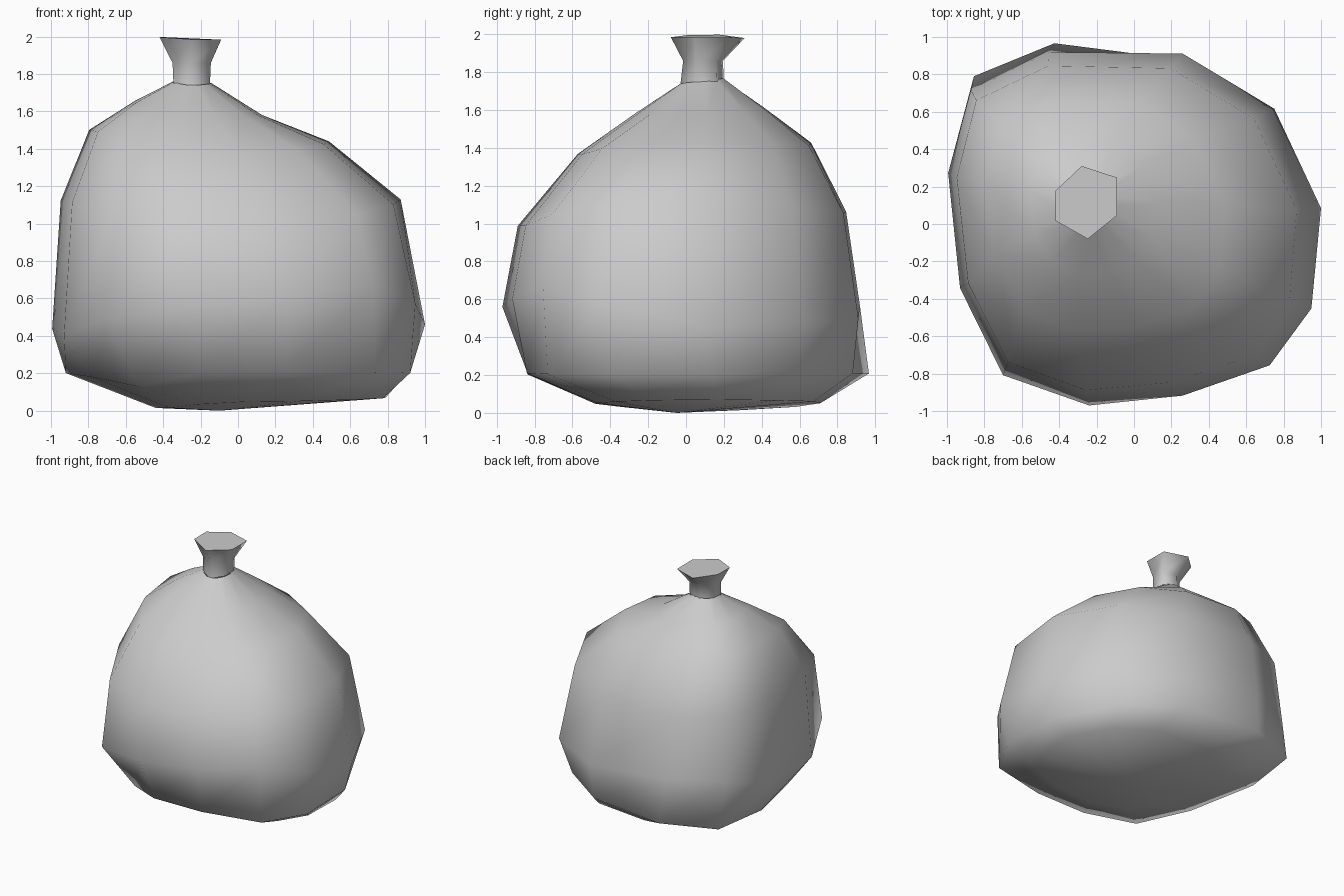
import bpy, bmesh, math

if "Cube" in bpy.data.objects:
    bpy.data.objects.remove(bpy.data.objects["Cube"])

# Rounded bag outline seen from above, in unit coordinates
OUTLINE = [(1, .11), (.75, .67), (.26, .98), (-.46, 1), (-.89, .79), (-1, .31),
           (-.93, -.34), (-.70, -.83), (-.24, -1), (.26, -.95), (.74, -.79), (.96, -.46)]
HEXAGON = [(1, -.35), (1, .68), (-.15, 1), (-1, .32), (-1, -.5), (.05, -1)]


def ring(outline, ext, heights, roundness=0.0, tuck=0.0, corner=0.0, lift=0.0, dip=0.0):
    """Fit an outline to (left, right, front, back) extents and side heights.
    tuck pulls in the back-right / front-left diagonal; corner pushes out and
    lift raises the back-left / front-right diagonal; dip lowers front-left."""
    xl, xr, yf, yb = ext
    zl, zr, zf, zb = heights
    pts = []
    for u, v in outline:
        r = math.hypot(u, v)
        w = u * u / (r * r)
        z = w * (zl if u < 0 else zr) + (1 - w) * (zf if v < 0 else zb)
        s = 2 * u * v / (r * r)
        z += lift * max(-s, 0) ** 2
        k = 1 - tuck * max(s, 0) + corner * max(-s, 0) ** 2
        if u < 0 and v < 0:
            z -= dip * s ** 3
            k -= dip * s ** 3
        u = k * (u + (u / r - u) * roundness)
        v = k * (v + (v / r - v) * roundness)
        pts.append(((xl + xr) / 2 + u * (xr - xl) / 2,
                    (yf + yb) / 2 + v * (yb - yf) / 2, z))
    return pts


def loft(name, rings, pole=None, cap=False):
    bm = bmesh.new()
    loops = [[bm.verts.new(p) for p in r] for r in rings]
    n = len(loops[0])
    for a, b in zip(loops, loops[1:]):
        for i in range(n):
            j = (i + 1) % n
            bm.faces.new((a[i], a[j], b[j], b[i]))
    if pole:
        p = bm.verts.new(pole)
        for i in range(n):
            bm.faces.new((p, loops[0][(i + 1) % n], loops[0][i]))
    if cap:
        bm.faces.new(loops[-1])
    for f in bm.faces:
        f.smooth = True
    mesh = bpy.data.meshes.new(name)
    bm.to_mesh(mesh)
    bm.free()
    ob = bpy.data.objects.new(name, mesh)
    bpy.context.collection.objects.link(ob)
    return ob


# Sagging, slightly lopsided sack with two low corners
loft("bag_body", [
    ring(OUTLINE, (-.44, .80, -.50, .71), (.01, .07, .05, .06), tuck=.08),
    ring(OUTLINE, (-.90, .92, -.87, .93), (.20, .20, .21, .21), tuck=.07, corner=.07, dip=.08),
    ring(OUTLINE, (-1.0, 1.0, -.97, .93), (.38, .46, .57, .50), corner=-.02, lift=.15),
    ring(OUTLINE, (-.95, .87, -.89, .85), (1.13, 1.13, .98, 1.05), .05),
    ring(OUTLINE, (-.80, .49, -.58, .67), (1.51, 1.44, 1.36, 1.41), .15, tuck=.02),
    ring(OUTLINE, (-.56, .13, -.27, .42), (1.66, 1.58, 1.58, 1.61), .5),
    ring(OUTLINE, (-.35, -.14, -.03, .20), (1.76, 1.75, 1.74, 1.77), 1),
], pole=(-.1, -.05, 0))

# Gathered six-sided neck that flares above the tie
neck = loft("bag_neck", [
    ring(HEXAGON, (-.345, -.15, -.03, .20), (1.75, 1.75, 1.73, 1.75)),
    ring(HEXAGON, (-.35, -.145, -.015, .195), (1.86, 1.86, 1.86, 1.86)),
    ring(HEXAGON, (-.42, -.09, -.08, .31), (2.0, 1.985, 1.985, 1.98)),
], cap=True)
bpy.context.view_layer.objects.active = neck
neck.select_set(True)
bpy.ops.object.shade_smooth_by_angle(angle=math.radians(75))
